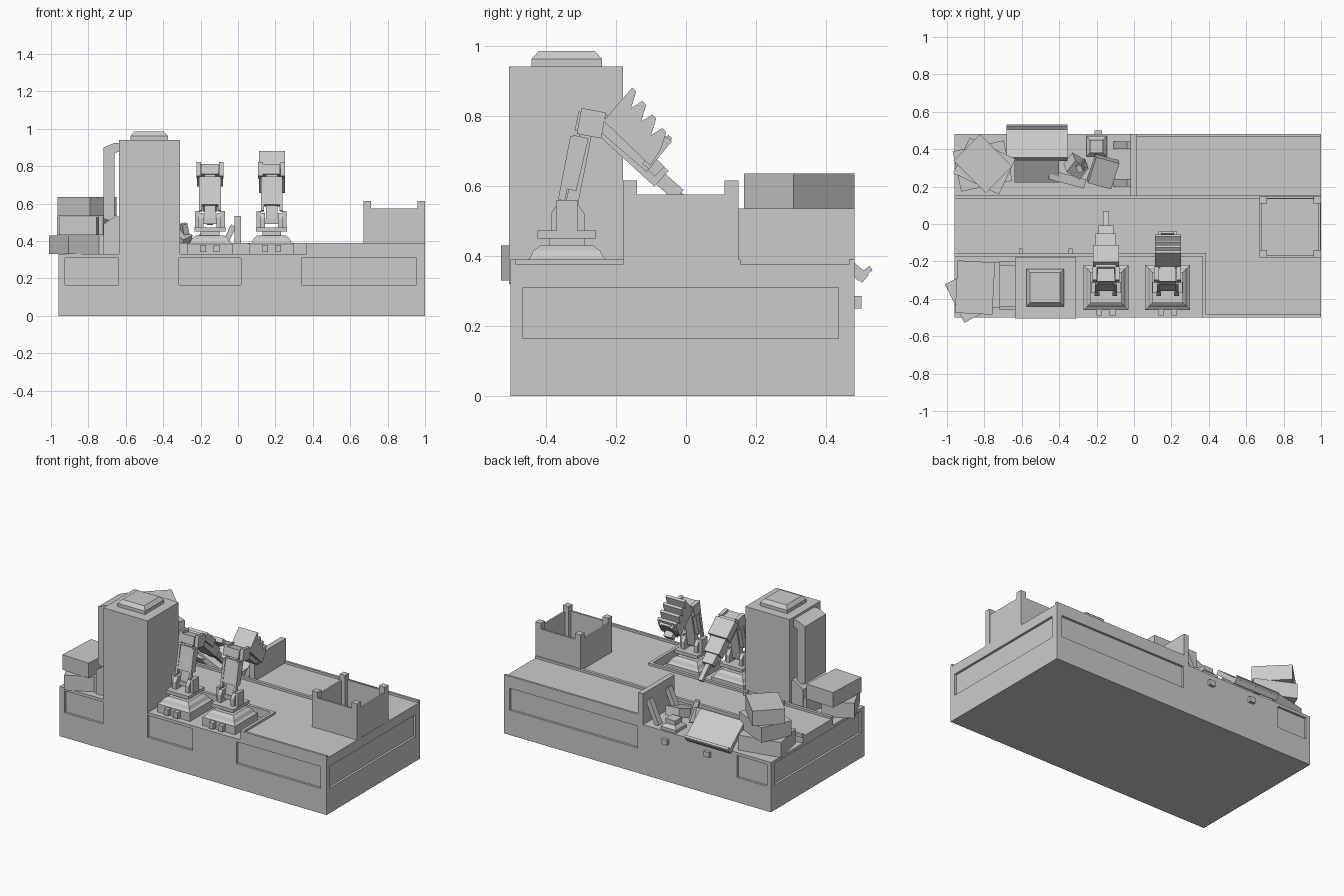
import bpy, bmesh, math
from mathutils import Matrix, Euler, Vector

old = bpy.data.objects.get("Cube")
if old:
    bpy.data.objects.remove(old, do_unlink=True)

grey = bpy.data.materials.new("plain_grey")
grey.use_nodes = True
grey.diffuse_color = (0.6, 0.6, 0.6, 1)
grey.node_tree.nodes["Principled BSDF"].inputs["Base Color"].default_value = (0.6, 0.6, 0.6, 1)


def finish(name, bm):
    bmesh.ops.recalc_face_normals(bm, faces=bm.faces)
    mesh = bpy.data.meshes.new(name)
    bm.to_mesh(mesh)
    bm.free()
    mesh.materials.append(grey)
    obj = bpy.data.objects.new(name, mesh)
    bpy.context.scene.collection.objects.link(obj)
    return obj


def add_box(bm, lo, hi):
    lo, hi = Vector(lo), Vector(hi)
    matrix = Matrix.Translation((lo + hi) / 2) @ Matrix.Diagonal((*(hi - lo), 1))
    bmesh.ops.create_cube(bm, size=1, matrix=matrix)


def boxes(name, spans):
    bm = bmesh.new()
    for lo, hi in spans:
        add_box(bm, lo, hi)
    return finish(name, bm)


def turned(name, centre, size, rot=(0, 0, 0)):
    """Box turned by angles in degrees."""
    bm = bmesh.new()
    turn = Euler([math.radians(a) for a in rot]).to_matrix().to_4x4()
    bmesh.ops.create_cube(bm, size=1, matrix=Matrix.Translation(centre) @ turn @ Matrix.Diagonal((*size, 1)))
    return finish(name, bm)


def limb(name, x, a, b, width, thick):
    """Box running from a to b, both given as (y, z)."""
    dy, dz = b[0] - a[0], b[1] - a[1]
    centre = (x, (a[0] + b[0]) / 2, (a[1] + b[1]) / 2)
    return turned(name, centre, (width, math.hypot(dy, dz), thick), (math.degrees(math.atan2(dz, dy)), 0, 0))


def stepped(name, x, y, levels):
    """Square block through (half size, z) levels."""
    bm = bmesh.new()
    rings = [[bm.verts.new((x + sx * h, y + sy * h, z)) for sx, sy in ((-1, -1), (1, -1), (1, 1), (-1, 1))]
             for h, z in levels]
    for low, high in zip(rings, rings[1:]):
        for i in range(4):
            j = (i + 1) % 4
            bm.faces.new((low[i], low[j], high[j], high[i]))
    bm.faces.new(rings[0])
    bm.faces.new(rings[-1])
    return finish(name, bm)


def prism(name, profile, place, lo, hi):
    """Profile pushed between lo and hi; place maps (u, v, depth) to a point."""
    bm = bmesh.new()
    ends = [[bm.verts.new(place(u, v, d)) for u, v in profile] for d in (lo, hi)]
    for i in range(len(profile)):
        j = (i + 1) % len(profile)
        bm.faces.new((ends[0][i], ends[0][j], ends[1][j], ends[1][i]))
    for end in ends:
        bm.faces.new(end)
    return finish(name, bm)


def along_x(u, v, d):
    return (d, u, v)


def along_y(u, v, d):
    return (u, d, v)


# Base with sunken corners and inset side panels
base = boxes("base", [((-.96, -.5, 0), (1, .48, .375))])
cuts = [((-1.1, -.6, .33), (.365, -.17, .5)),
        ((-1.1, .145, .33), (-.01, .6, .5))]
depth, low, high = .015, .165, .31
for x0, x1 in ((-.925, -.64), (-.315, .015), (.34, .955)):
    cuts.append(((x0, -.6, low), (x1, -.5 + depth, high)))
for x0, x1 in ((-.93, -.71), (.02, .96)):
    cuts.append(((x0, .48 - depth, low), (x1, .6, high)))
cuts.append(((1 - depth, -.465, low), (1.1, .435, high)))
cuts.append(((-1.1, -.465, low), (-.96 + depth, .435, high)))
cutter = boxes("base_cutter", cuts)
cutter.hide_render = True
mod = base.modifiers.new("cuts", "BOOLEAN")
mod.operation, mod.solver, mod.object = "DIFFERENCE", "EXACT", cutter
graph = bpy.context.evaluated_depsgraph_get()
cut_mesh = bpy.data.meshes.new_from_object(base.evaluated_get(graph))
base.modifiers.clear()
base.data = cut_mesh
bpy.data.objects.remove(cutter, do_unlink=True)

# Raised lips and the short dividing wall
boxes("edge_lips", [((.365, -.5, .37), (1, -.485, .39)), ((-.02, .465, .37), (1, .48, .39)),
                    ((-.96, .135, .37), (1, .155, .39)), ((-.96, -.175, .37), (.385, -.155, .39)),
                    ((.365, -.5, .33), (.385, -.155, .39))])
boxes("dividing_wall", [((-.02, .15, .33), (.015, .48, .535))])
boxes("edge_pegs", [((x - .01, -.16, .37), (x + .01, -.13, .4)) for x in (-.605, -.34)])
boxes("back_knobs", [((x - .02, .47, .25), (x + .02, .5, .285)) for x in (-.19, -.5)])

# Tower with cap and side duct
boxes("tower", [((-.635, -.505, .32), (-.31, -.18, .94))])
stepped("tower_cap", -.475, -.34, ((.1, .935), (.1, .962), (.08, .985)))
prism("side_duct", [(-.63, .925), (-.66, .925), (-.72, .9), (-.72, .52), (-.69, .51), (-.66, .51),
                    (-.66, .87), (-.63, .88)], along_y, -.44, -.22)
prism("duct_foot", [(-.63, .33), (-.72, .33), (-.72, .49), (-.66, .53), (-.63, .53)], along_y, -.46, -.2)

# Open crate with corner posts
x0, x1, y0, y1 = .67, 1, -.18, .15
boxes("crate_posts", [((x, y, .33), (x + .04, y + .04, .615)) for x in (x0, x1 - .04) for y in (y0, y1 - .04)])
boxes("crate_walls", [((x, y0 + .02, .33), (x + .012, y1 - .02, .575)) for x in (x0 + .002, x1 - .014)]
      + [((x0 + .02, y, .33), (x1 - .02, y + .012, .575)) for y in (y0 + .002, y1 - .014)])


# Shared pedestal, shoulder and upper arm of the two machines
def arm(side, x):
    y = -.34
    stepped(side + "_pedestal", x, y, ((.12, .33), (.12, .385), (.105, .395), (.095, .415), (.075, .43)))
    stepped(side + "_neck", x, y, ((.05, .43), (.05, .45)))
    stepped(side + "_turntable", x, y, ((.083, .45), (.083, .472)))
    for s in (-1, 1):
        prism(side + "_shoulder", [(-.385, .47), (-.385, .52), (-.365, .55), (-.31, .55), (-.29, .52), (-.29, .47)],
              along_x, x + s * .035, x + s * .06)
        boxes(side + "_shoulder_cap", [((x + s * .068 - .012, -.37, .46), (x + s * .068 + .012, -.31, .56))])
        limb(side + "_rod", x + s * .05, (-.355, .56), (-.32, .74), .016, .02)
        limb(side + "_elbow_plate", x + s * .06, (-.305, .785), (-.235, .772), .025, .075)
    boxes(side + "_hip_axle", [((x - .075, -.355, .49), (x + .075, -.325, .52))])
    limb(side + "_upper_arm", x, (-.335, .5), (-.28, .78), .06, .035)
    limb(side + "_arm_cover", x, (-.335, .59), (-.3, .74), .11, .045)
    limb(side + "_elbow", x, (-.312, .785), (-.24, .77), .09, .055)
    boxes(side + "_cable_box", [((x - .05, -.49, .34), (x - .02, -.44, .38)), ((x + .02, -.49, .34), (x + .05, -.44, .38))])


# Machine with the long pointed forearm
arm("drill_arm", -.15)
limb("drill_forearm", -.15, (-.25, .785), (-.07, .62), .11, .06)
limb("drill_forearm_cover", -.15, (-.22, .79), (-.13, .71), .14, .05)
limb("drill_wrist", -.15, (-.09, .635), (-.02, .573), .08, .04)
limb("drill_tip", -.15, (-.03, .58), (.06, .495), .03, .025)

# Machine with the ribbed head
arm("press_arm", .18)
limb("press_forearm", .18, (-.25, .785), (-.1, .655), .08, .04)
start, along, out = Vector((-.235, .785)), Vector((.72, -.69)), Vector((.65, .76))
outline = [start + along * .185, start]
for i in range(4):
    peak = .125 - .008 * i
    outline += [start + along * (.047 * i) + out * peak, start + along * (.047 * i + .016) + out * peak,
                start + along * (.047 * i + .036) + out * (peak - .045)]
prism("ribbed_head", outline, along_x, .112, .25)
limb("press_wrist", .18, (-.125, .69), (-.075, .64), .06, .04)
for s in (-1, 1):
    limb("press_finger", .18 + s * .038, (-.115, .655), (-.05, .735), .022, .025)
limb("press_finger_bar", .18, (-.075, .705), (-.045, .74), .07, .015)

# Stacked boxes
turned("front_box_low", (-.87, -.38, .38), (.2, .23, .1), (0, 0, 27))
turned("front_box_high", (-.85, -.34, .482), (.2, .28, .1), (0, 0, -3))
turned("front_box_side", (-.7, -.33, .38), (.12, .24, .1), (0, 0, -8))
turned("back_box_low", (-.81, .31, .38), (.28, .22, .1), (0, 0, 12))
turned("back_box_middle", (-.8, .31, .482), (.27, .21, .1), (0, 0, -25))
turned("back_box_top", (-.808, .323, .585), (.2, .245, .1), (0, 0, 45))

# Fallen panel lying over the back edge
limb("fallen_panel", -.518, (.345, .47), (.512, .335), .325, .03)
limb("panel_lip", -.518, (.485, .335), (.528, .365), .325, .015)
limb("panel_support", -.52, (.235, .36), (.35, .43), .24, .05)

# Scattered scrap
stepped("scrap_mount", -.2, .415, ((.055, .33), (.055, .35), (.035, .37), (.035, .4)))
turned("scrap_block", (-.165, .28, .38), (.13, .15, .06), (15, 10, -15))
turned("scrap_joint", (-.31, .31, .4), (.09, .08, .09), (20, 25, -30))
turned("scrap_rod", (-.28, .31, .43), (.03, .04, .13), (10, -15, 20))
turned("scrap_arm", (-.36, .24, .37), (.2, .05, .04), (0, 12, -15))
for y in (.22, .42):
    turned("leaning_bar", (-.06, y, .405), (.03, .04, .17), (0, 25, 0))
